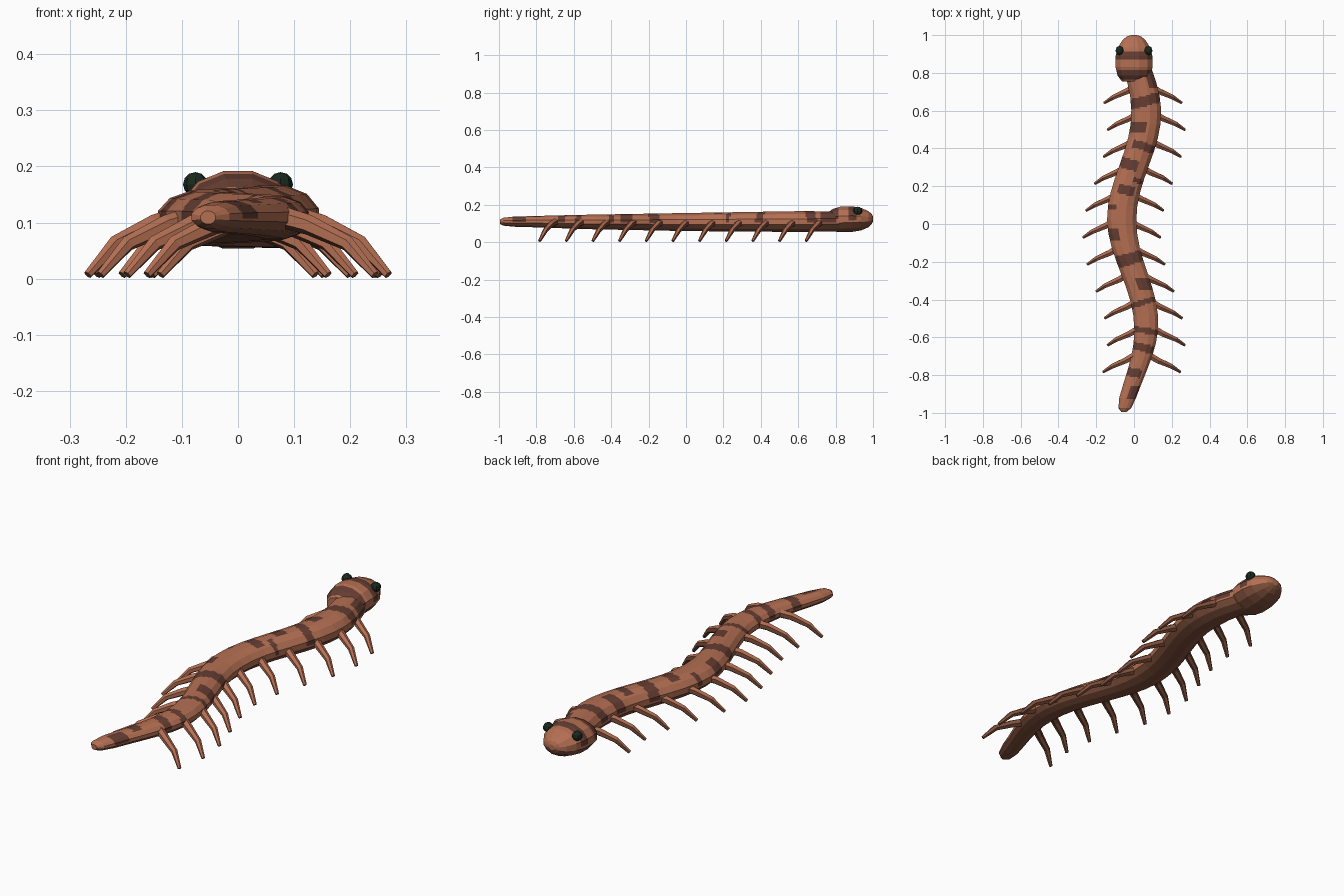
import bpy, bmesh, math
from mathutils import Vector

cube = bpy.data.objects.get("Cube")
if cube:
    bpy.data.objects.remove(cube)


def material(name, rgb):
    m = bpy.data.materials.new(name)
    m.use_nodes = True
    m.diffuse_color = (*rgb, 1)
    m.node_tree.nodes["Principled BSDF"].inputs["Base Color"].default_value = (*rgb, 1)
    return m


shell = material("reddish brown", (0.46, 0.16, 0.086))
stripe = material("dark brown stripe", (0.13, 0.047, 0.032))
belly = material("brown underside", (0.22, 0.082, 0.045))
black = material("greenish black", (0.01, 0.022, 0.014))


def finish(bm, name, mats):
    bmesh.ops.recalc_face_normals(bm, faces=bm.faces)
    mesh = bpy.data.meshes.new(name)
    bm.to_mesh(mesh)
    bm.free()
    for m in mats:
        mesh.materials.append(m)
    obj = bpy.data.objects.new(name, mesh)
    bpy.context.collection.objects.link(obj)
    return obj


def bridge(bm, rings):
    """Skin closed rings of vertices; return faces with ring and side index."""
    out = []
    n = len(rings[0])
    for i in range(len(rings) - 1):
        a, b = rings[i], rings[i + 1]
        for k in range(n):
            j = (k + 1) % n
            out.append((bm.faces.new((a[k], a[j], b[j], b[k])), i, k))
    bm.faces.new(rings[0])
    bm.faces.new(rings[-1])
    return out


# Twelve-sided section, every side cut in three so that spots can end midway
SIDES, PARTS = 12, 3
corners = [Vector((math.sin(a), math.cos(a))) for a in
           [(k + 0.5) * math.tau / SIDES for k in range(SIDES)]]
section = []
for k, c in enumerate(corners):
    section += [c.lerp(corners[(k + 1) % SIDES], p / PARTS) for p in range(PARTS)]


def loft(name, stations, cuts, bands):
    """Stations are (y, x, half width, bottom, top); bands paint the upper side."""
    fine = []
    for s, t in zip(stations, stations[1:]):
        fine += [[p + (q - p) * i / cuts for p, q in zip(s, t)] for i in range(cuts)]
    fine.append(stations[-1])
    bm = bmesh.new()
    rings = [[bm.verts.new((x + w * c.x, y, (lo + hi) / 2 + (hi - lo) / 2 * c.y))
              for c in section] for y, x, w, lo, hi in fine]
    for face, i, k in bridge(bm, rings):
        mid = (section[k] + section[(k + 1) % len(section)]) / 2
        y = (fine[i][0] + fine[i + 1][0]) / 2
        if mid.y < -0.28:
            face.material_index = 2
        for centre, slant, half, left, right in bands:
            if mid.y > -0.1 and left < mid.x < right and abs(y - centre - slant * mid.x) < half:
                face.material_index = 1
    return finish(bm, name, (shell, stripe, belly))


def sway(y):
    return 0.065 * math.cos(math.tau * (y - 0.59) / 1.13)


def profile(y, keys):
    for a, b in zip(keys, keys[1:]):
        if y <= b[0]:
            f = (y - a[0]) / (b[0] - a[0])
            return [p + (q - p) * f for p, q in zip(a, b)][1:]
    return keys[-1][1:]


# Body: half width, bottom and top along the length
body_keys = [(-0.995, 0.014, 0.097, 0.121), (-0.975, 0.035, 0.088, 0.132),
             (-0.92, 0.046, 0.082, 0.138), (-0.75, 0.054, 0.077, 0.143),
             (-0.55, 0.066, 0.069, 0.148), (0, 0.08, 0.058, 0.158),
             (0.6, 0.082, 0.053, 0.168), (0.82, 0.078, 0.056, 0.167)]
ys = [-0.995, -0.975] + [-0.92 + 0.0725 * i for i in range(25)]
body_bands = [
    (0.76, 0, 0.04, 0.35, 1.1), (0.652, 0.02, 0.027, -1.1, 1.1),
    (0.515, 0, 0.028, -1.1, 0.05), (0.415, -0.025, 0.02, -0.5, 1.1),
    (0.31, -0.02, 0.027, -1.1, 0.3), (0.24, -0.02, 0.012, 0.3, 1.1),
    (0.18, -0.02, 0.024, -0.6, 0.6), (0.09, 0, 0.014, -1.1, -0.4),
    (-0.055, 0, 0.03, -1.1, -0.2), (-0.185, 0.02, 0.03, -1.1, 1.1),
    (-0.315, 0, 0.03, 0, 1.1), (-0.415, 0.02, 0.014, -1.1, 1.1),
    (-0.565, -0.01, 0.016, -1.1, 1.1), (-0.655, -0.015, 0.02, -1.1, 1.1),
    (-0.79, -0.01, 0.022, -1.1, 0.5), (-0.89, 0, 0.035, 0, 1.1)]
loft("body", [(y, sway(y), *profile(y, body_keys)) for y in ys], 8, body_bands)

# Head: broad, flattened dome
head = [(0.755, 0.004, 0.07, 0.066, 0.158), (0.785, 0.002, 0.092, 0.056, 0.18),
        (0.83, 0, 0.101, 0.051, 0.194), (0.89, 0, 0.101, 0.053, 0.194),
        (0.935, 0, 0.088, 0.061, 0.186), (0.975, 0, 0.062, 0.078, 0.168),
        (0.993, 0, 0.038, 0.095, 0.152), (1, 0, 0.015, 0.112, 0.137)]
loft("head", head, 6, [(0.79, 0, 0.026, -1.1, 1.1), (0.892, 0, 0.023, -1.1, 1.1)])

# Eyes
for side, label in ((1, "left"), (-1, "right")):
    bm = bmesh.new()
    bmesh.ops.create_uvsphere(bm, u_segments=8, v_segments=6, radius=0.022)
    eye = finish(bm, label + "_eye", [black])
    eye.location = (side * 0.076, 0.918, 0.168)
    eye.scale.y = 1.15


def leg(name, points, radii):
    """Hexagonal tapering tube with a bent knee, darker below and behind."""
    bm = bmesh.new()
    rings = []
    for i, p in enumerate(points):
        along = (points[min(i + 1, len(points) - 1)] - points[max(i - 1, 0)]).normalized()
        across = along.cross(Vector((0, 0, 1))).normalized()
        up = across.cross(along)
        rings.append([bm.verts.new(p + radii[i] * (across * math.cos(a) + up * math.sin(a)))
                      for a in [(k + 0.5) * math.tau / 6 for k in range(6)]])
    bridge(bm, rings)
    obj = finish(bm, name, [shell, belly])
    for face in obj.data.polygons:
        n = face.normal
        if n.z < -0.15 or (n.y > 0.5 and n.z < 0.3):
            face.material_index = 1


# Eleven pairs of legs, swept backwards
for i in range(11):
    root_y = 0.725 - 0.1425 * i
    x = sway(root_y)
    for side, label in ((1, "left"), (-1, "right")):
        path = [Vector((x + side * dx, root_y + dy, z)) for dx, dy, z in
                ((0.03, 0.01, 0.112), (0.085, -0.022, 0.096),
                 (0.154, -0.052, 0.063), (0.203, -0.083, 0.007))]
        leg(f"{label}_leg_{i + 1}", path, (0.02, 0.018, 0.014, 0.008))
